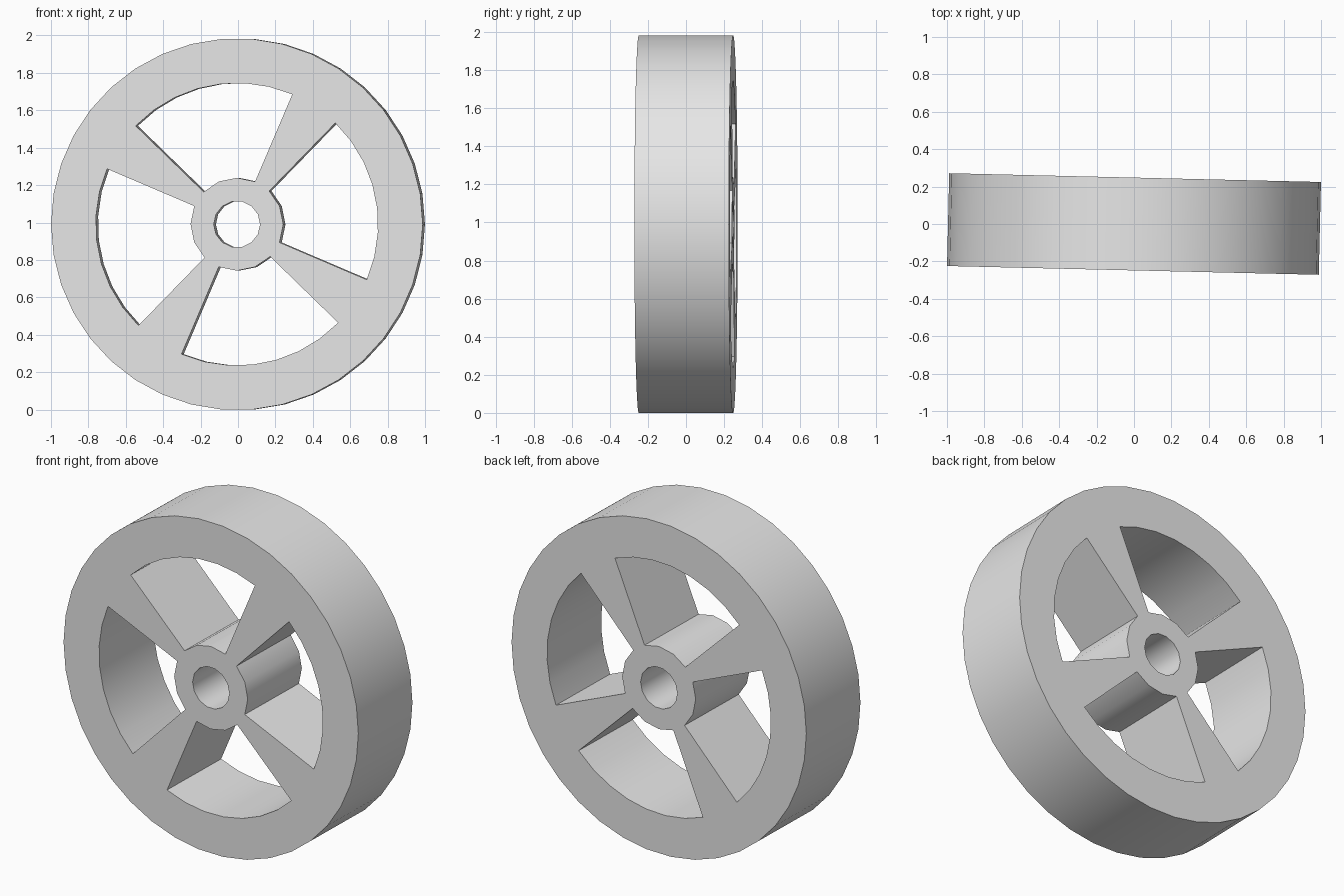
import bpy
import bmesh
from math import cos, sin, radians, pi
from mathutils import Matrix

cube = bpy.data.objects.get("Cube")
if cube:
    bpy.data.objects.remove(cube, do_unlink=True)

RIM, RIM_INNER, HUB, BORE = 0.994, 0.755, 0.248, 0.124
HALF_WIDTH = 0.248
WINDOW_START, WINDOW_END = -23.1, 45.8   # degrees, repeated every quarter turn
YAW = radians(-1.35)


def arc(radius, start, end, steps):
    """Points along an arc, both ends included."""
    angles = [radians(start + (end - start) * i / steps) for i in range(steps + 1)]
    return [(radius * cos(a), radius * sin(a)) for a in angles]


def add_loop(curve, points):
    spline = curve.splines.new("POLY")
    spline.points.add(len(points) - 1)
    for p, (x, y) in zip(spline.points, points):
        p.co = (x, y, 0, 1)
    spline.use_cyclic_u = True


# Wheel profile: rim outline, axle bore and four windows between the spokes
profile = bpy.data.curves.new("wheel_profile", "CURVE")
profile.dimensions = "2D"
profile.fill_mode = "BOTH"
profile.extrude = HALF_WIDTH
add_loop(profile, arc(RIM, 0, 360, 38)[:-1])
add_loop(profile, arc(BORE, 0, 360, 14)[:-1])
for quarter in range(4):
    a, b = WINDOW_START + 90 * quarter, WINDOW_END + 90 * quarter
    add_loop(profile, arc(RIM_INNER, a, b, 7) + arc(HUB, b, a, 3))

wheel = bpy.data.objects.new("spoked_wheel", profile)
bpy.context.collection.objects.link(wheel)
bpy.ops.object.select_all(action="DESELECT")
wheel.select_set(True)
bpy.context.view_layer.objects.active = wheel
bpy.ops.object.convert(target="MESH")
wheel = bpy.context.view_layer.objects.active
wheel.name = "spoked_wheel"

# Weld the caps to the walls, stand the wheel upright and turn it slightly
bm = bmesh.new()
bm.from_mesh(wheel.data)
bmesh.ops.remove_doubles(bm, verts=bm.verts, dist=0.0005)
bmesh.ops.recalc_face_normals(bm, faces=bm.faces)
bm.transform(Matrix.Rotation(YAW, 4, "Z") @ Matrix.Rotation(pi / 2, 4, "X"))
lowest = min(v.co.z for v in bm.verts)
bm.transform(Matrix.Translation((0, 0, -lowest)))
bm.to_mesh(wheel.data)
bm.free()
bpy.ops.object.shade_smooth_by_angle(angle=radians(30))

# Plain grey finish
grey = bpy.data.materials.new("light_grey")
grey.use_nodes = True
colour = (0.8, 0.8, 0.8, 1)
grey.diffuse_color = colour
grey.node_tree.nodes["Principled BSDF"].inputs["Base Color"].default_value = colour
wheel.data.materials.clear()
wheel.data.materials.append(grey)
